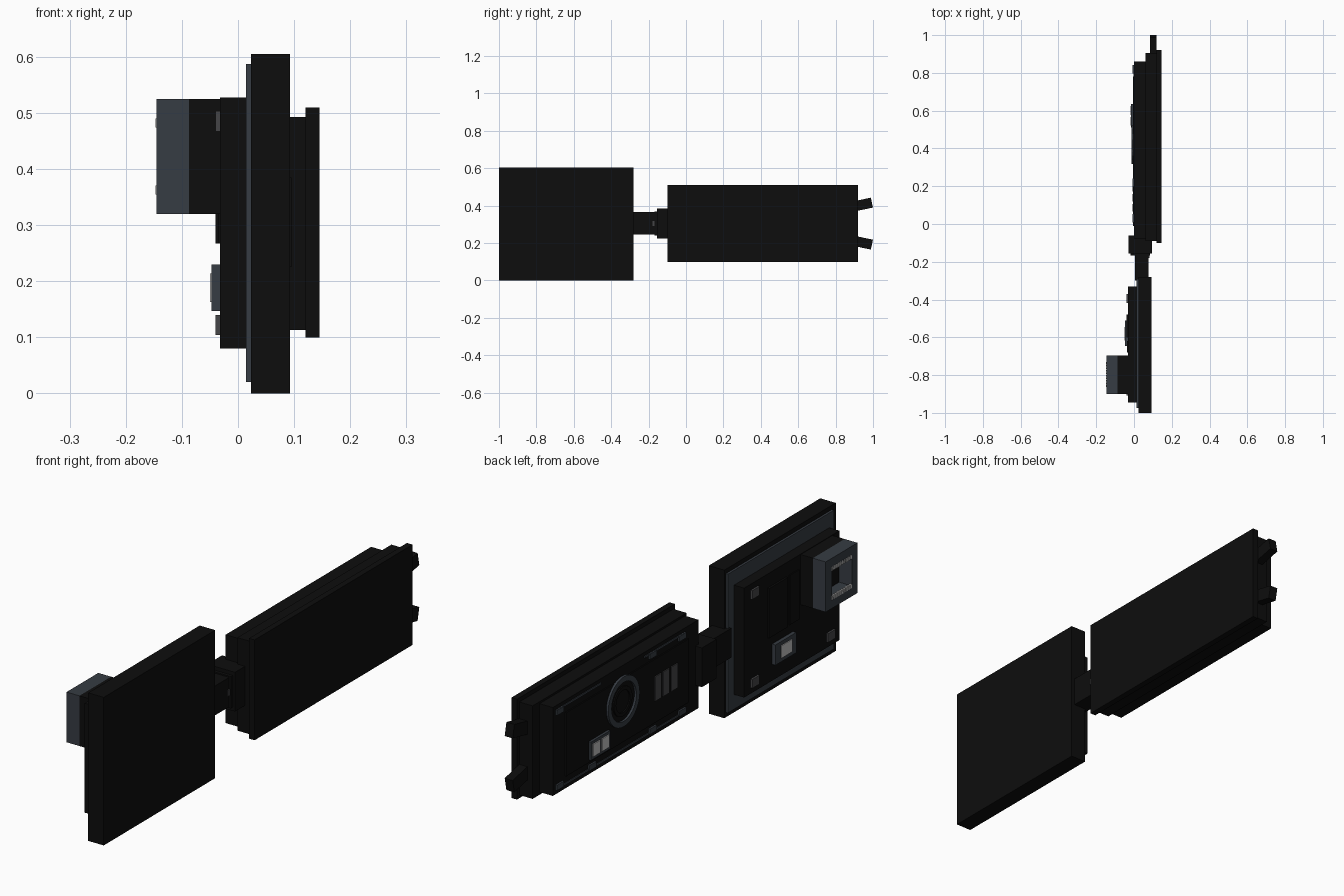
import bpy, bmesh, math
from mathutils import Matrix

old = bpy.data.objects.get("Cube")
if old:
    bpy.data.objects.remove(old, do_unlink=True)


def material(name, rgb):
    m = bpy.data.materials.new(name)
    m.use_nodes = True
    col = (*rgb, 1.0)
    m.diffuse_color = col
    m.node_tree.nodes["Principled BSDF"].inputs["Base Color"].default_value = col
    return m


BLACK = material("matte black", (0.004, 0.004, 0.004))
SLATE = material("slate grey", (0.037, 0.045, 0.056))
GREY = material("neutral grey", (0.06, 0.06, 0.063))
LIGHT = material("light grey", (0.55, 0.55, 0.55))


def finish(name, bm, mat):
    bmesh.ops.recalc_face_normals(bm, faces=bm.faces)
    me = bpy.data.meshes.new(name)
    bm.to_mesh(me)
    bm.free()
    me.materials.append(mat)
    ob = bpy.data.objects.new(name, me)
    bpy.context.collection.objects.link(ob)
    return ob


def add_box(bm, x, y, z):
    size = Matrix.Diagonal((x[1] - x[0], y[1] - y[0], z[1] - z[0], 1))
    mid = Matrix.Translation([(a + b) / 2 for a, b in (x, y, z)])
    return bmesh.ops.create_cube(bm, size=1, matrix=mid @ size)["verts"]


def boxes(name, mat, *specs):
    """One object made of boxes, each given as x, y and z ranges."""
    bm = bmesh.new()
    for s in specs:
        add_box(bm, *s)
    return finish(name, bm, mat)


def ring(name, mat, x0, x1, y, z, r_out, r_in, n=32):
    """Flat ring facing along x, swept from a square section."""
    bm = bmesh.new()
    loops = []
    for i in range(n):
        a = 2 * math.pi * i / n
        loops.append([bm.verts.new((x, y + r * math.cos(a), z + r * math.sin(a)))
                      for x, r in ((x0, r_out), (x1, r_out), (x1, r_in), (x0, r_in))])
    for i in range(n):
        p, q = loops[i], loops[(i + 1) % n]
        for k in range(4):
            bm.faces.new((p[k], p[(k + 1) % 4], q[(k + 1) % 4], q[k]))
    return finish(name, bm, mat)


# Square head: stacked plates
boxes("head_slab", BLACK, ((.023, .093), (-1, -.28), (0, .605)))
boxes("head_frame", SLATE, ((.014, .024), (-.975, -.29), (.02, .587)))
boxes("head_cover", BLACK, ((-.032, .015), (-.945, -.33), (.08, .527)))
boxes("head_raised_plates", BLACK,
      ((-.040, -.031), (-.60, -.48), (.267, .47)),
      ((-.036, -.031), (-.68, -.62), (.267, .47)))
boxes("head_corner_pads", GREY,
      *[((-.040, -.031), (y - .024, y + .024), (z - .018, z + .018))
        for y in (-.395, -.885) for z in (.122, .485)])
boxes("head_button_base", SLATE, ((-.047, -.031), (-.645, -.51), (.147, .23)))
boxes("head_button", LIGHT, ((-.050, -.046), (-.617, -.545), (.163, .214)))

# Socket on the head: dark base, hollow square housing, rows of teeth
boxes("socket_base", BLACK, ((-.087, -.031), (-.9, -.695), (.32, .525)))
sx = (-.145, -.087)
boxes("socket_housing", SLATE,
      (sx, (-.9, -.695), (.32, .362)), (sx, (-.9, -.695), (.483, .525)),
      (sx, (-.735, -.695), (.362, .483)), (sx, (-.9, -.865), (.362, .483)))
boxes("socket_teeth", LIGHT,
      *[((-.147, -.138), (-.862 + i * .0135, -.853 + i * .0135), z)
        for i in range(10) for z in ((.355, .371), (.474, .490))])

# Neck and collar
boxes("neck", BLACK, ((.005, .078), (-.30, -.10), (.245, .365)))
boxes("collar", BLACK,
      ((-.03, .095), (-.155, -.06), (.225, .385)),
      ((-.018, .085), (-.168, -.15), (.24, .37)))
boxes("neck_pin", GREY, ((.077, .081), (-.180, -.158), (.292, .318)))

# Long body: stacked plates
boxes("body_outer_plate", BLACK, ((.12, .145), (-.1, .92), (.1, .51)))
boxes("body_middle", BLACK, ((.06, .121), (-.09, .905), (.113, .493)))
boxes("body_inner_cover", BLACK, ((0, .061), (-.08, .86), (.124, .485)))
boxes("body_raised_panel", BLACK, ((-.005, .001), (-.01, .78), (.175, .435)))

# Trim along the body edges with small brackets
boxes("body_trim", SLATE,
      ((-.003, .001), (.55, .83), (.462, .470)),
      ((-.003, .001), (.02, .27), (.462, .470)),
      ((-.003, .001), (.02, .83), (.140, .148)))
boxes("body_brackets", SLATE,
      *[((-.007, .001), (y - .022, y + .022), (z - .011, z + .011))
        for y in (.03, .22, .61, .82) for z in (.152, .458)
        if (y, z) != (.61, .458)])

# Dial
ring("dial_ring", SLATE, -.014, -.004, .42, .345, .102, .080)
ring("dial_inner_ring", BLACK, -.010, -.004, .42, .345, .060, .045)

# Twin buttons and triple bars
boxes("button_base", SLATE, ((-.015, -.004), (.51, .635), (.187, .262)))
boxes("twin_buttons", LIGHT,
      *[((-.019, -.014), (y, y + .046), (.199, .250)) for y in (.521, .578)])
boxes("triple_bars", GREY,
      *[((-.009, -.004), (.065 + i * .053, .105 + i * .053), (.265, .365))
        for i in range(3)])

# Splayed prongs at the far end, mirrored about the centre height
for side, label in ((1, "upper"), (-1, "lower")):
    bm = bmesh.new()
    verts = add_box(bm, (.084, .12), (-.07, .05), (-.027, .027))
    bmesh.ops.rotate(bm, verts=verts, matrix=Matrix.Rotation(side * math.radians(12), 3, 'X'))
    bmesh.ops.translate(bm, verts=verts, vec=(0, .945, .304 + side * .102))
    finish(label + "_prong", bm, BLACK)
